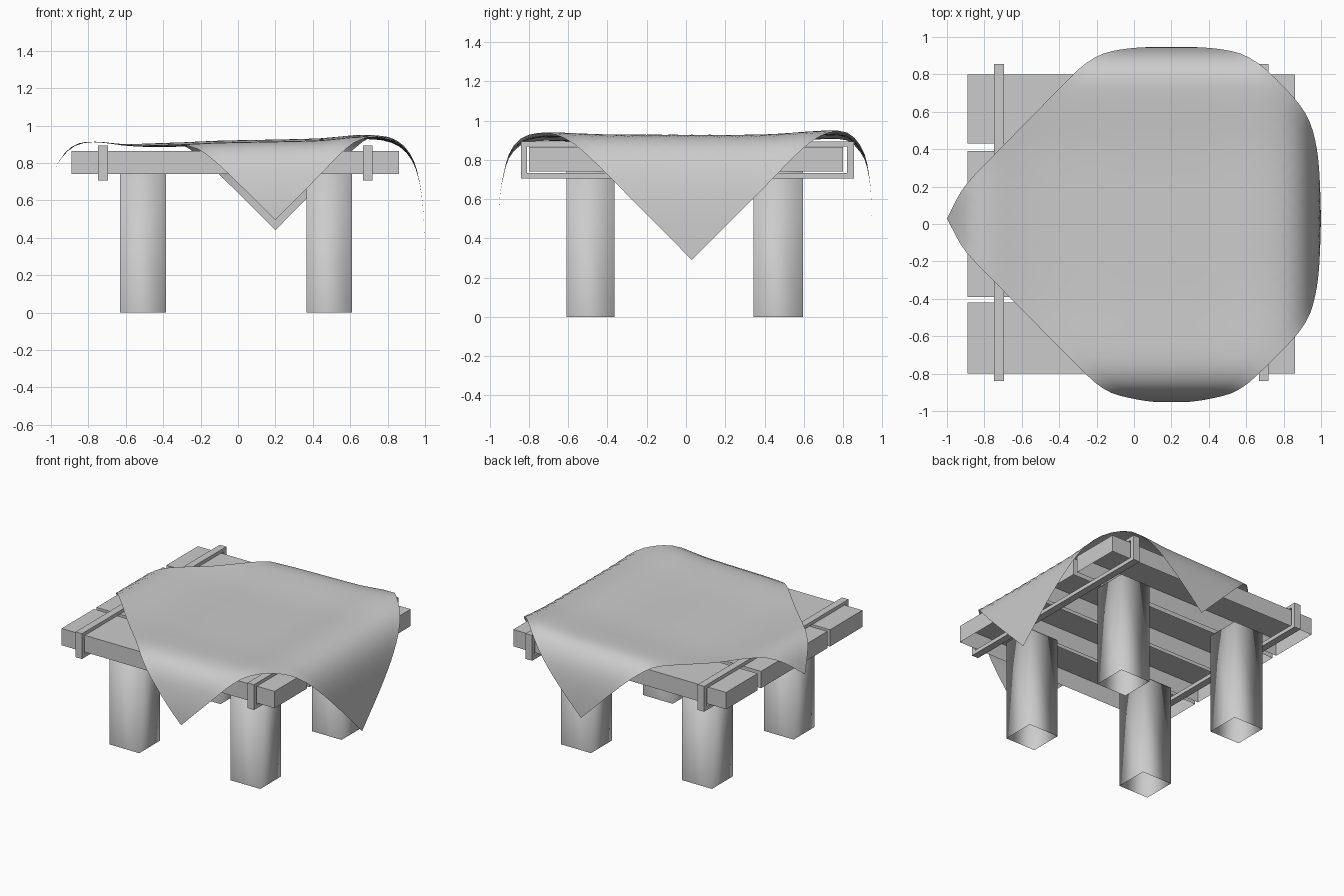
import bpy, bmesh

if "Cube" in bpy.data.objects:
    bpy.data.objects.remove(bpy.data.objects["Cube"])


def finish(name, bm, smooth=False):
    bmesh.ops.recalc_face_normals(bm, faces=bm.faces)
    me = bpy.data.meshes.new(name)
    bm.to_mesh(me)
    bm.free()
    for p in me.polygons:
        p.use_smooth = smooth
    ob = bpy.data.objects.new(name, me)
    bpy.context.collection.objects.link(ob)
    return ob


def box(name, x, y, z, open_bottom=False, smooth=False):
    bm = bmesh.new()
    bmesh.ops.create_cube(bm, size=1)
    for v in bm.verts:
        v.co = [(r[0] + r[1]) / 2 + c * (r[1] - r[0]) for c, r in zip(v.co, (x, y, z))]
    if open_bottom:
        low = [f for f in bm.faces if all(v.co.z < z[0] + 1e-5 for v in f.verts)]
        bmesh.ops.delete(bm, geom=low, context='FACES_ONLY')
    return finish(name, bm, smooth)


# Table top: four planks, hollow underneath
for i, y in enumerate([(-0.80, -0.42), (-0.39, -0.02), (0.01, 0.39), (0.43, 0.80)]):
    box(f"plank_{i + 1}", (-0.89, 0.86), y, (0.74, 0.865), open_bottom=True)

# Four square legs, open at the foot
for xn, x in (("left", (-0.63, -0.385)), ("right", (0.365, 0.61))):
    for yn, y in (("front", (-0.61, -0.365)), ("back", (0.345, 0.595))):
        box(f"{yn}_{xn}_leg", x, y, (0, 0.745), open_bottom=True, smooth=True)


# Straps: rectangular rings around the planks
def strap(name, x0, x1):
    outer = [(-0.84, 0.705), (0.855, 0.705), (0.855, 0.893), (-0.84, 0.893)]
    inner = [(-0.81, 0.733), (0.82, 0.733), (0.82, 0.868), (-0.81, 0.868)]
    bm = bmesh.new()
    rings = [[bm.verts.new((x, *p)) for p in loop]
             for x, loop in ((x0, outer), (x1, outer), (x1, inner), (x0, inner))]
    for k in range(4):
        a, b = rings[k], rings[(k + 1) % 4]
        for i in range(4):
            j = (i + 1) % 4
            bm.faces.new((a[i], a[j], b[j], b[i]))
    finish(name, bm)


strap("left_strap", -0.748, -0.695)
strap("right_strap", 0.667, 0.72)


# Cloth: a square sheet laid cornerwise, bent along two drape profiles
def make_profile(pts):
    """Smooth curve through pts, each walked by arc length from 0 to 1."""
    d = [0.0]
    for p, q in zip(pts, pts[1:]):
        d.append(d[-1] + ((q[0] - p[0]) ** 2 + (q[1] - p[1]) ** 2) ** 0.5)
    t = [v / d[-1] for v in d]
    n = len(pts)

    def slope(i, c):
        lo, hi = max(i - 1, 0), min(i + 1, n - 1)
        return (pts[hi][c] - pts[lo][c]) / (t[hi] - t[lo])

    def at(s):
        i = max(k for k in range(n - 1) if t[k] <= s + 1e-9)
        h = t[i + 1] - t[i]
        w = (s - t[i]) / h
        return [(2 * w**3 - 3 * w**2 + 1) * pts[i][c] + (w**3 - 2 * w**2 + w) * h * slope(i, c)
                + (3 * w**2 - 2 * w**3) * pts[i + 1][c] + (w**3 - w**2) * h * slope(i + 1, c)
                for c in (0, 1)]
    return at


to_right = make_profile([(0.2, 0.903), (0.45, 0.91), (0.65, 0.928), (0.8, 0.918), (0.88, 0.88),
                         (0.935, 0.81), (0.97, 0.7), (0.99, 0.55), (1.0, 0.29)])
to_left = make_profile([(0.2, 0.903), (-0.1, 0.897), (-0.4, 0.885), (-0.6, 0.892),
                        (-0.75, 0.912), (-0.85, 0.905), (-0.92, 0.86), (-1.0, 0.735)])
to_front = make_profile([(0.03, 0.903), (-0.4, 0.905), (-0.72, 0.915), (-0.8, 0.903), (-0.85, 0.88),
                         (-0.9, 0.82), (-0.93, 0.72), (-0.95, 0.6), (-0.953, 0.495)])
to_back = make_profile([(0.03, 0.903), (0.4, 0.905), (0.73, 0.925), (0.82, 0.915), (0.865, 0.88),
                        (0.91, 0.81), (0.935, 0.7), (0.945, 0.58), (0.947, 0.44)])

N = 28
bm = bmesh.new()
grid = []
for i in range(N + 1):
    row = []
    for j in range(N + 1):
        a, b = 2 * i / N - 1, 2 * j / N - 1
        u, v = (a + b) / 2, (b - a) / 2
        x, zx = to_right(u) if u >= 0 else to_left(-u)
        y, zy = to_back(v) if v >= 0 else to_front(-v)
        row.append(bm.verts.new((x, y, zx + zy - 0.903)))
    grid.append(row)
for i in range(N):
    for j in range(N):
        bm.faces.new((grid[i][j], grid[i + 1][j], grid[i + 1][j + 1], grid[i][j + 1]))
finish("tablecloth", bm, smooth=True)
